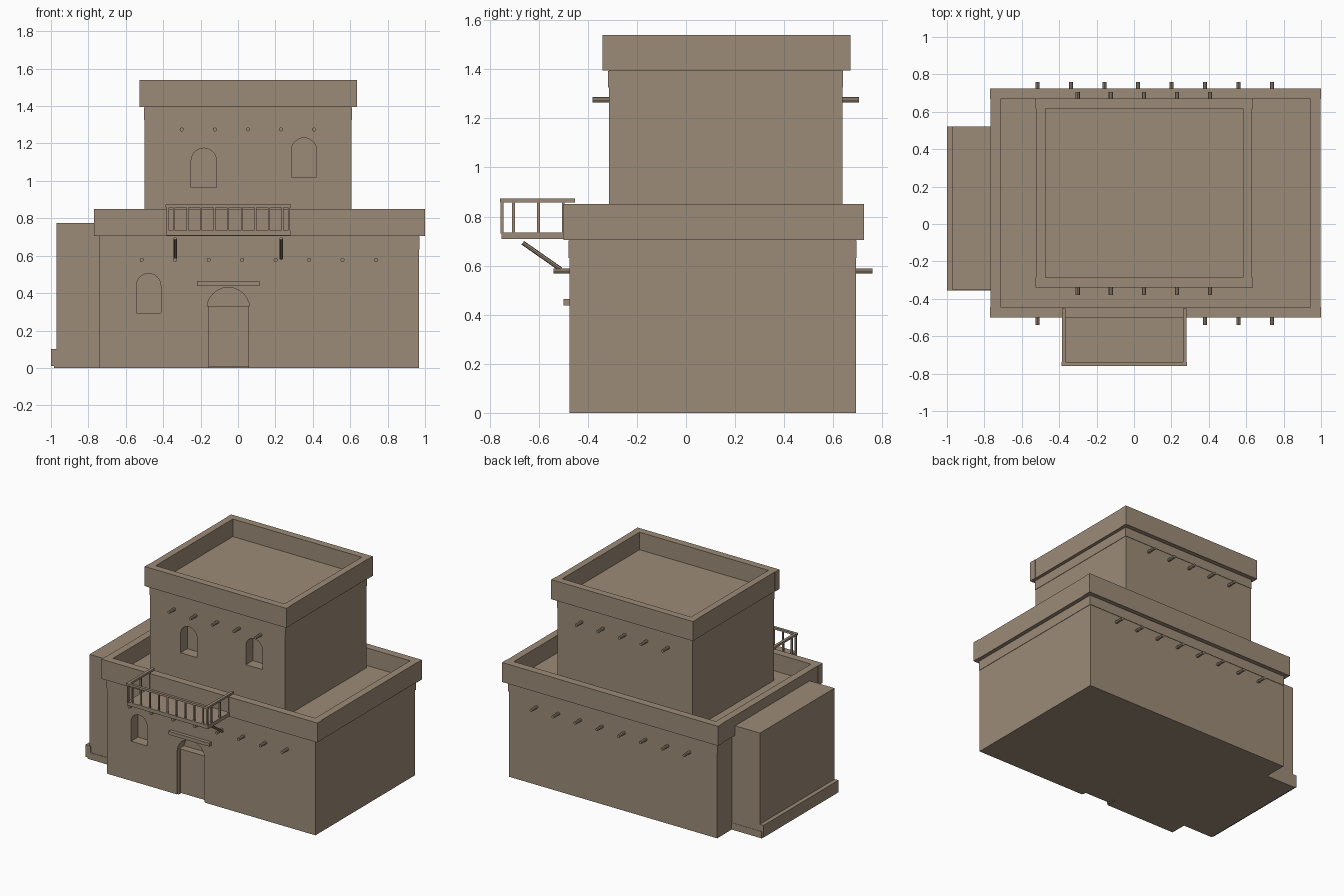
import bpy, bmesh, math
from mathutils import Vector

if "Cube" in bpy.data.objects:
    bpy.data.objects.remove(bpy.data.objects["Cube"], do_unlink=True)

clay = bpy.data.materials.new("clay_brown")
clay.use_nodes = True
COLOUR = (0.335, 0.26, 0.185, 1)
clay.diffuse_color = COLOUR
clay.node_tree.nodes["Principled BSDF"].inputs["Base Color"].default_value = COLOUR


def finish(name, bm):
    bmesh.ops.recalc_face_normals(bm, faces=bm.faces)
    me = bpy.data.meshes.new(name)
    bm.to_mesh(me)
    bm.free()
    me.materials.append(clay)
    ob = bpy.data.objects.new(name, me)
    bpy.context.collection.objects.link(ob)
    return ob


def box(name, x0, x1, y0, y1, z0, z1):
    bm = bmesh.new()
    bmesh.ops.create_cube(bm, size=1)
    for v in bm.verts:
        v.co = Vector((x1 if v.co.x > 0 else x0,
                       y1 if v.co.y > 0 else y0,
                       z1 if v.co.z > 0 else z0))
    return finish(name, bm)


def rod(name, a, b, r, sides=8):
    a, b = Vector(a), Vector(b)
    bm = bmesh.new()
    bmesh.ops.create_cone(bm, cap_ends=True, segments=sides, radius1=r,
                          radius2=r, depth=(b - a).length)
    turn = (b - a).to_track_quat('Z', 'Y')
    for v in bm.verts:
        v.co = turn @ v.co + (a + b) / 2
    return finish(name, bm)


def arch(name, x, width, z0, z1, y0, y1):
    """Round-topped prism, used to cut openings."""
    r = width / 2
    pts = [(x - r, z0), (x + r, z0)]
    for i in range(13):
        t = math.pi * i / 12
        pts.append((x + r * math.cos(t), z1 - r + r * math.sin(t)))
    bm = bmesh.new()
    face = bm.faces.new([bm.verts.new((px, y0, pz)) for px, pz in pts])
    ext = bmesh.ops.extrude_face_region(bm, geom=[face])
    for v in ext["geom"]:
        if isinstance(v, bmesh.types.BMVert):
            v.co.y = y1
    return finish(name, bm)


def cut(target, cutter):
    mod = target.modifiers.new("opening", 'BOOLEAN')
    mod.operation = 'DIFFERENCE'
    mod.solver = 'EXACT'
    mod.object = cutter
    bpy.context.view_layer.objects.active = target
    bpy.ops.object.modifier_apply(modifier=mod.name)
    bpy.data.objects.remove(cutter, do_unlink=True)


def parapet(name, x0, x1, y0, y1, z0, z1, t):
    box(name + "_front", x0, x1, y0, y0 + t, z0, z1)
    box(name + "_back", x0, x1, y1 - t, y1, z0, z1)
    box(name + "_right", x0 + .003, x0 + t, y0 + t, y1 - t, z0, z1)
    box(name + "_left", x1 - t, x1 - .003, y0 + t, y1 - t, z0, z1)
    box(name + "_deck", x0 + t / 2, x1 - t / 2, y0 + t / 2, y1 - t / 2, z0 + .002, z0 + .015)


# Two storeys, each with a slightly proud band under the parapet
lower = box("lower_storey", -.74, .967, -.475, .692, 0, .71)
box("lower_band", -.743, .97, -.478, .695, .632, .703)
upper = box("upper_storey", -.5, .607, -.314, .637, .71, 1.4)
box("upper_band", -.503, .61, -.317, .64, 1.325, 1.393)
parapet("lower_parapet", -.77, 1.0, -.5, .725, .705, .85, .057)
parapet("upper_parapet", -.527, .635, -.34, .67, 1.395, 1.54, .053)

# Arched windows and doorway
cut(lower, arch("cutter", -.478, .13, .293, .505, -.6, -.395))
cut(lower, arch("cutter", -.052, .23, -.1, .43, -.6, -.395))
for x, z in ((-.183, .965), (.353, 1.02)):
    cut(upper, arch("cutter", x, .135, z, z + .21, -.5, -.235))
box("door", -.157, .057, -.45, -.395, .005, .33)
for x in (-.163, .059):
    box("door_jamb", x - .003, x + .007, -.47, -.395, 0, .33)
box("door_lintel", -.22, .115, -.5, -.46, .438, .464)

# Roof beam ends, front and back
for i in range(8):
    x = -.515 + i * .179
    rod("lower_beam_front", (x, -.54, .578), (x, -.42, .578), .011)
    rod("lower_beam_back", (x, .64, .578), (x, .76, .578), .011)
for i in range(5):
    x = -.301 + i * .177
    rod("upper_beam_front", (x, -.38, 1.275), (x, -.27, 1.275), .011)
    rod("upper_beam_back", (x, .59, 1.275), (x, .705, 1.275), .011)

# Balcony with railing and diagonal braces
box("balcony_floor", -.383, .28, -.752, -.46, .708, .735)
box("front_rail", -.388, .284, -.758, -.738, .858, .873)
for x in (-.376, .272):
    box("side_rail", x - .01, x + .01, -.74, -.452, .858, .873)
    for y in (-.75, -.702, -.6, -.5):
        box("side_baluster", x - .006, x + .006, y - .006, y + .006, .73, .86)
for i in range(9):
    x = -.343 + i * .0726
    box("front_baluster", x - .005, x + .005, -.753, -.743, .73, .86)
for x in (-.336, .231):
    rod("balcony_brace", (x, -.665, .693), (x, -.51, .585), .009)

# Side annex with a low step
box("annex", -.97, -.73, -.352, .52, 0, .775)
box("annex_step", -1.0, -.96, -.355, .52, .01, .1)
box("annex_plinth", -.985, -.73, -.355, .522, 0, .05)
